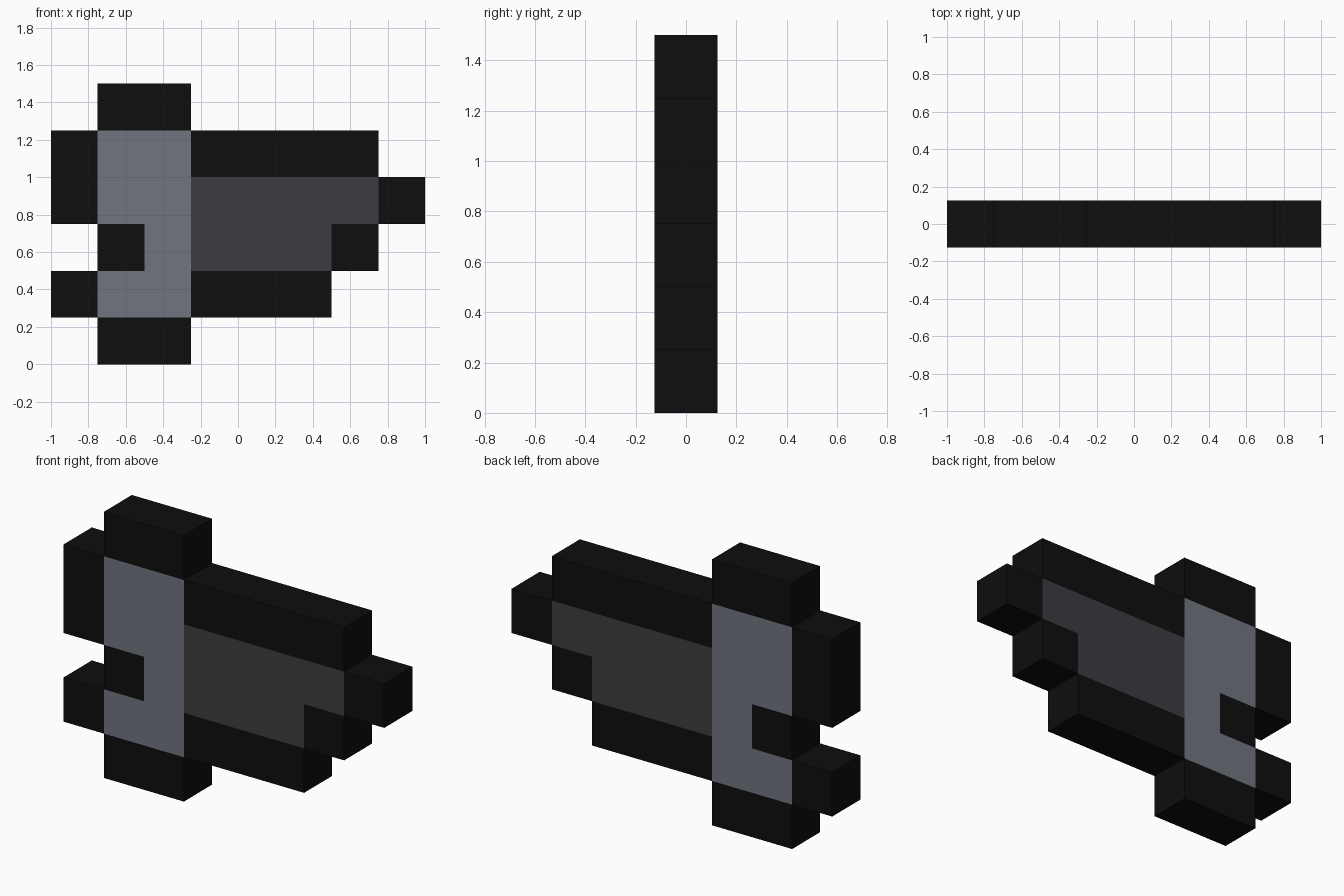
import bpy, bmesh
from mathutils import Vector

if "Cube" in bpy.data.objects:
    bpy.data.objects.remove(bpy.data.objects["Cube"])

CELL = 0.25      # grid step of the blocky silhouette
HALF = 0.125     # half the thickness

# Block layout, top row first: B = black rim, G = grey plate, D = dark body
ROWS = [".BB.....",
        "BGGBBBB.",
        "BGGDDDDB",
        ".BGDDDB.",
        "BGGBBB..",
        ".BB....."]


def material(name, rgb):
    m = bpy.data.materials.new(name)
    m.diffuse_color = (*rgb, 1)
    m.use_nodes = True
    m.node_tree.nodes["Principled BSDF"].inputs["Base Color"].default_value = m.diffuse_color
    return m


mats = [material("black_rim", (0.0044, 0.0044, 0.0044)),
        material("grey_plate", (0.168, 0.178, 0.216)),
        material("dark_body", (0.047, 0.044, 0.053))]

# Flat front face, one quad per block
bm = bmesh.new()
for r, row in enumerate(ROWS):
    z = (len(ROWS) - 1 - r) * CELL
    for c, key in enumerate(row):
        if key == ".":
            continue
        x = -1 + c * CELL
        corners = [(x, z), (x + CELL, z), (x + CELL, z + CELL), (x, z + CELL)]
        face = bm.faces.new([bm.verts.new((px, -HALF, pz)) for px, pz in corners])
        face.material_index = "BGD".index(key)
bmesh.ops.remove_doubles(bm, verts=bm.verts, dist=1e-4)

# Extrude to a solid slab, keeping the front faces; rim walls take the rim colour
front = bm.faces[:]
ext = bmesh.ops.extrude_face_region(bm, geom=front, use_keep_orig=True)["geom"]
bmesh.ops.translate(bm, vec=Vector((0, 2 * HALF, 0)),
                    verts=[g for g in ext if isinstance(g, bmesh.types.BMVert)])
bm.normal_update()
for f in bm.faces:
    if abs(f.normal.y) < 0.5:
        f.material_index = 0
bmesh.ops.recalc_face_normals(bm, faces=bm.faces)

# Merge coplanar blocks of the same colour
bmesh.ops.dissolve_limit(bm, angle_limit=0.01, verts=bm.verts, edges=bm.edges,
                         delimit={'MATERIAL'})

mesh = bpy.data.meshes.new("blocky_slab")
bm.to_mesh(mesh)
bm.free()
for m in mats:
    mesh.materials.append(m)
bpy.context.collection.objects.link(bpy.data.objects.new("blocky_slab", mesh))
